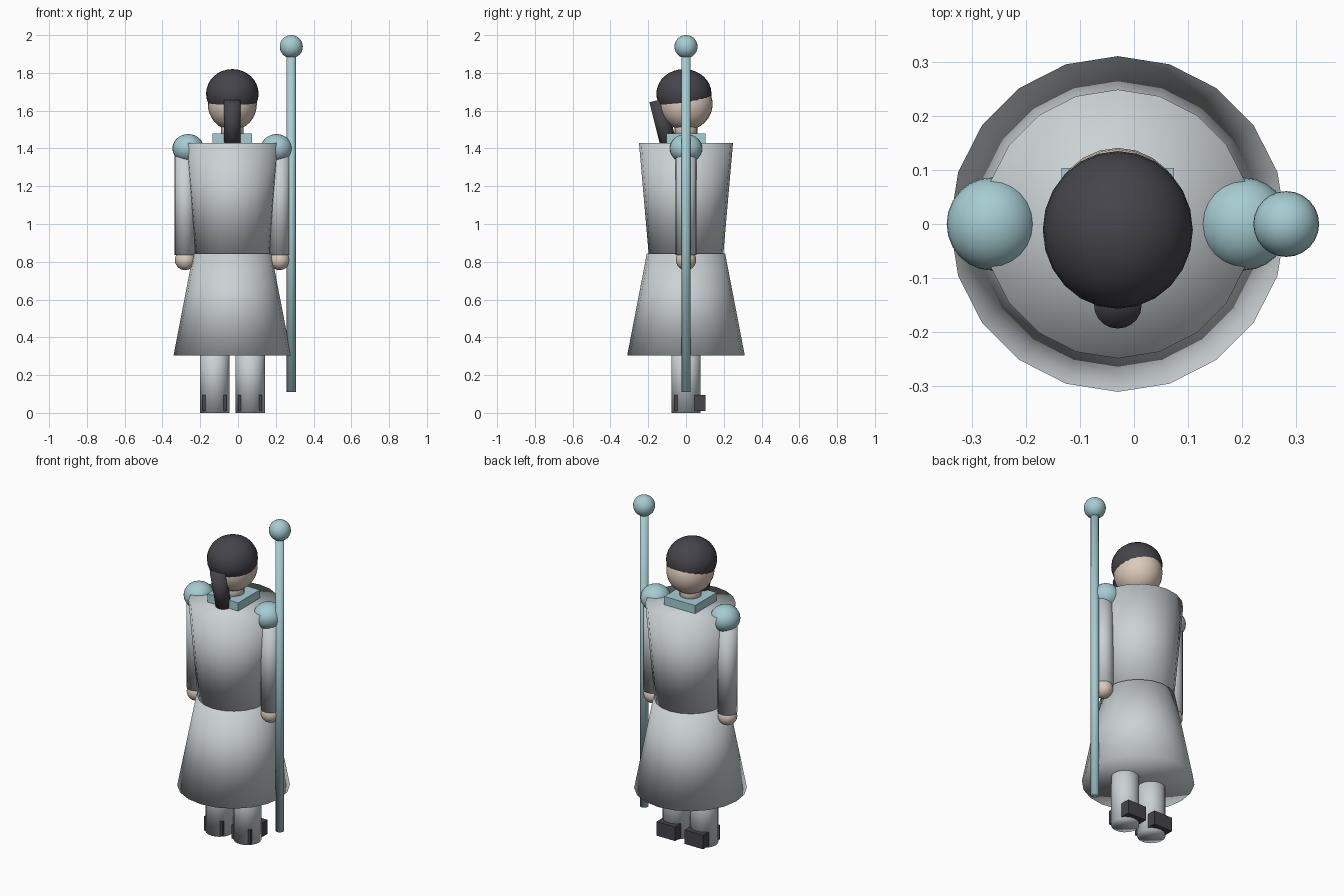
import bpy
import math
from mathutils import Vector

if "Cube" in bpy.data.objects:
    bpy.data.objects.remove(bpy.data.objects["Cube"])


def material(name, r, g, b):
    m = bpy.data.materials.new(name)
    m.use_nodes = True
    m.diffuse_color = (r, g, b, 1)
    m.node_tree.nodes["Principled BSDF"].inputs["Base Color"].default_value = (r, g, b, 1)
    return m


coat = material("pale_grey_cloth", 0.60, 0.64, 0.66)
teal = material("pale_teal", 0.38, 0.61, 0.65)
skin = material("skin", 0.72, 0.60, 0.50)
dark = material("dark_hair_and_boots", 0.06, 0.058, 0.07)

CX = -0.03  # centre line of the body


def finish(name, mat, smooth=True):
    ob = bpy.context.object
    ob.name = ob.data.name = name
    ob.data.materials.append(mat)
    if smooth:
        bpy.ops.object.shade_smooth()
    return ob


def tapered(name, mat, bottom, top, r_bottom, r_top, sides=20):
    """Closed tapered cylinder between two points."""
    a, b = Vector(bottom), Vector(top)
    axis = b - a
    bpy.ops.mesh.primitive_cone_add(
        vertices=sides, radius1=r_bottom, radius2=r_top, depth=axis.length,
        end_fill_type='TRIFAN', location=(a + b) / 2,
        rotation=axis.to_track_quat('Z', 'Y').to_euler())
    return finish(name, mat)


def ball(name, mat, centre, radii):
    bpy.ops.mesh.primitive_uv_sphere_add(segments=24, ring_count=16, radius=1, location=centre)
    bpy.context.object.scale = radii
    return finish(name, mat)


def box(name, mat, low, high):
    lo, hi = Vector(low), Vector(high)
    bpy.ops.mesh.primitive_cube_add(size=1, location=(lo + hi) / 2)
    bpy.context.object.scale = hi - lo
    return finish(name, mat, smooth=False)


# Coat: flared skirt and a torso that widens to the shoulders
tapered("skirt", coat, (CX, 0, 0.305), (CX, 0, 0.845), 0.311, 0.207)
tapered("torso", coat, (CX, 0, 0.845), (CX, 0, 1.43), 0.198, 0.249)

# Paired limbs
for side, s in (("right", -1), ("left", 1)):
    leg_x, arm_x = CX + s * 0.094, CX + s * 0.25
    tapered(side + "_leg", coat, (leg_x, 0, 0), (leg_x, 0, 0.4), 0.078, 0.078)
    box(side + "_boot", dark, (leg_x - 0.063, -0.062, 0.01), (leg_x + 0.063, 0.103, 0.095))
    tapered(side + "_sleeve", coat, (arm_x, 0, 0.835), (arm_x, 0, 1.4), 0.055, 0.055)
    ball(side + "_hand", skin, (arm_x, 0, 0.81), (0.054, 0.054, 0.054))
    ball(side + "_shoulder_pad", teal, (CX + s * 0.234, 0, 1.4), (0.083, 0.086, 0.076))

# Collar, neck and head
box("collar", teal, (CX - 0.104, -0.104, 1.42), (CX + 0.104, 0.104, 1.48))
tapered("neck", skin, (CX, 0, 1.44), (CX, 0, 1.56), 0.06, 0.06)
ball("head", skin, (CX, 0, 1.635), (0.13, 0.141, 0.138))

# Hair cap and hanging tail
ball("hair", dark, (CX, -0.011, 1.69), (0.139, 0.146, 0.13))
tail = tapered("hair_tail", dark, (CX, -0.087, 1.40), (CX, -0.151, 1.655), 0.044, 0.044)

# Staff with a round head
tapered("staff", teal, (0.282, 0, 0.11), (0.282, 0, 1.92), 0.024, 0.024)
ball("staff_orb", teal, (0.282, 0, 1.939), (0.061, 0.061, 0.061))
